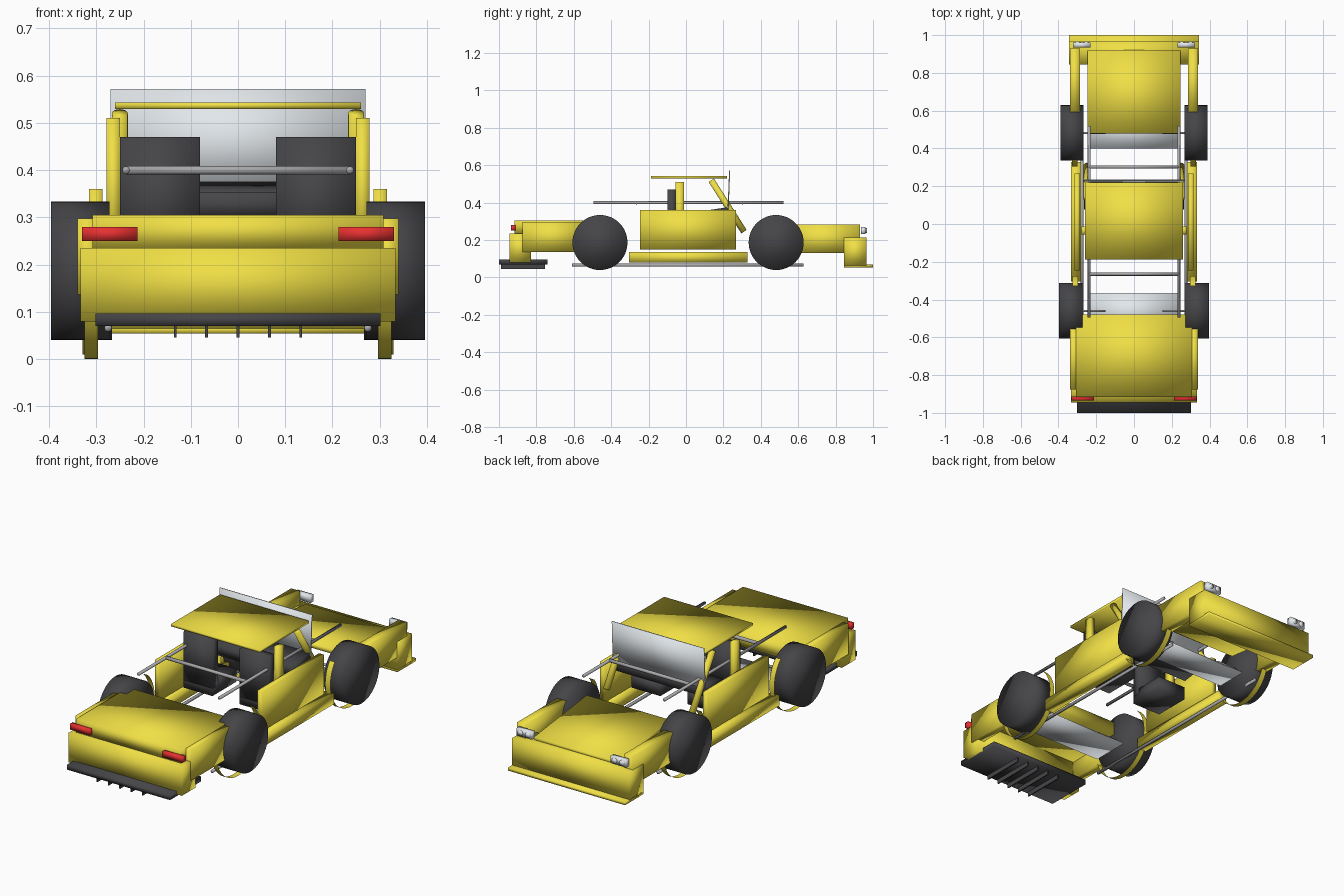
import bpy, bmesh, math
from mathutils import Vector, Matrix

if "Cube" in bpy.data.objects:
    bpy.data.objects.remove(bpy.data.objects["Cube"])


def mat(name, rgb):
    m = bpy.data.materials.new(name)
    m.diffuse_color = (*rgb, 1)
    m.use_nodes = True
    m.node_tree.nodes["Principled BSDF"].inputs["Base Color"].default_value = m.diffuse_color
    return m


YELLOW = mat("yellow_paint", (0.87, 0.74, 0.06))
DARK = mat("dark_rubber", (0.06, 0.06, 0.065))
RED = mat("red_lens", (0.80, 0.03, 0.03))
GLASS = mat("pale_glass", (0.76, 0.80, 0.83))
STEEL = mat("steel", (0.40, 0.40, 0.41))


def finish(name, bm, material, smooth):
    me = bpy.data.meshes.new(name)
    bmesh.ops.recalc_face_normals(bm, faces=bm.faces)
    for f in bm.faces:
        f.smooth = smooth
    bm.to_mesh(me)
    bm.free()
    ob = bpy.data.objects.new(name, me)
    bpy.context.collection.objects.link(ob)
    me.materials.append(material)
    return ob


def box(name, x, y, z, material=YELLOW, smooth=True, tilt=0):
    """Box from (min, max) ranges, optionally tilted about x."""
    bm = bmesh.new()
    c = Vector([(r[0] + r[1]) / 2 for r in (x, y, z)])
    s = [r[1] - r[0] for r in (x, y, z)]
    bmesh.ops.create_cube(bm, size=1, matrix=Matrix.Translation(c)
                          @ Matrix.Rotation(tilt, 4, 'X') @ Matrix.Diagonal((*s, 1)))
    return finish(name, bm, material, smooth)


def pair(name, x, y, z, *args, **kw):
    """Box on both sides of the car; x is given for the right side."""
    box(name + "_right", x, y, z, *args, **kw)
    box(name + "_left", (-x[1], -x[0]), y, z, *args, **kw)


def rod(name, a, b, r, material=STEEL, seg=16):
    """Smooth cylinder between two points."""
    a, b = Vector(a), Vector(b)
    d = b - a
    bm = bmesh.new()
    bmesh.ops.create_cone(bm, cap_ends=True, segments=seg, radius1=r, radius2=r, depth=d.length,
                          matrix=Matrix.Translation((a + b) / 2) @ d.to_track_quat('Z', 'Y').to_matrix().to_4x4())
    return finish(name, bm, material, True)


def arch(name, x0, x1, y, z, r, start, end, seg=32):
    """Open band under the wheel between two angles in degrees."""
    bm = bmesh.new()
    rings = []
    for i in range(seg + 1):
        t = math.radians(start + (end - start) * i / seg)
        rings.append([bm.verts.new((x, y + r * math.cos(t), z + r * math.sin(t))) for x in (x0, x1)])
    for p, q in zip(rings, rings[1:]):
        bm.faces.new((p[0], p[1], q[1], q[0]))
    finish(name, bm, YELLOW, True)


# Rear body
box("rear_bumper", (-.333, .333), (-.945, -.83), (.08, .235))
box("rear_deck", (-.308, .308), (-.917, -.48), (.235, .305))
pair("rear_quarter", (.295, .34), (-.875, -.545), (.137, .298))
pair("tail_light", (.213, .33), (-.935, -.912), (.25, .28), RED)
box("diffuser_plate", (-.302, .302), (-1, -.74), (.07, .096), DARK)
for i in range(-2, 3):
    x = i * .0665
    box(f"diffuser_fin_{i + 3}", (x - .003, x + .003), (-.99, -.755), (.046, .072), DARK, False)

# Front body, with the hood sloping down to the bumper
box("front_bumper", (-.343, .343), (.845, .965), (.065, .213))
box("front_splitter", (-.343, .343), (.845, 1), (.054, .07))
box("hood", (-.247, .245), (.478, .922), (.231, .255), tilt=-.12)
pair("front_fender", (.287, .34), (.56, .93), (.13, .283))
pair("headlight_pod", (.23, .322), (.935, .96), (.232, .27), GLASS)
for s in (-1, 1):
    for x in (.254, .298):
        rod("headlight_lamp", (s * x, .94, .251), (s * x, .967, .251), .014, GLASS)

# Inner trays below the hood and deck
box("front_tray", (-.235, .235), (.40, .57), (.115, .122), GLASS)
box("rear_tray", (-.235, .235), (-.57, -.365), (.115, .122), GLASS)

# Cabin
box("roof", (-.26, .26), (-.188, .22), (.53, .543))
box("windshield", (-.27, .27), (.226, .232), (.355, .572), GLASS, tilt=-.04)
pair("door", (.287, .315), (-.245, .268), (.15, .36))
pair("sill", (.28, .333), (-.305, .328), (.08, .136))
pair("middle_pillar", (.25, .278), (-.056, -.012), (.20, .51))
pair("seat_back", (.08, .25), (-.10, -.055), (.215, .47), DARK)
pair("seat_cushion", (.08, .25), (-.10, .10), (.175, .245), DARK)
box("dashboard", (-.265, .265), (.08, .23), (.305, .365), DARK, tilt=.15)

# Tube frame, pillars, wheels and arches on both sides
for s, side in ((-1, "left"), (1, "right")):
    rod("front_pillar_" + side, (s * .25, .135, .52), (s * .25, .31, .245), .017, YELLOW)
    rod("upper_rail_" + side, (s * .237, -.495, .40), (s * .237, .52, .40), .008)
    rod("lower_rail_" + side, (s * .275, -.61, .066), (s * .275, .628, .066), .008)
    for end, y, x0, x1 in (("rear", -.46, .272, .396), ("front", .482, .267, .388)):
        rod(f"{end}_wheel_{side}", (s * x0, y, .187), (s * x1, y, .187), .147, DARK, 48)
        rod(f"{end}_axle_{side}", (s * .15, y, .187), (s * .29, y, .187), .006)
    xs = sorted((s * .296, s * .325))
    arch("rear_arch_" + side, *xs, -.46, .185, .185, 165, 405)
    xs = sorted((s * .298, s * .329))
    arch("front_arch_" + side, *xs, .482, .187, .178, 142, 375)
for end, y in (("rear", -.265), ("front", .302)):
    rod(end + "_crossbar", (-.237, y, .40), (.237, y, .40), .009)
